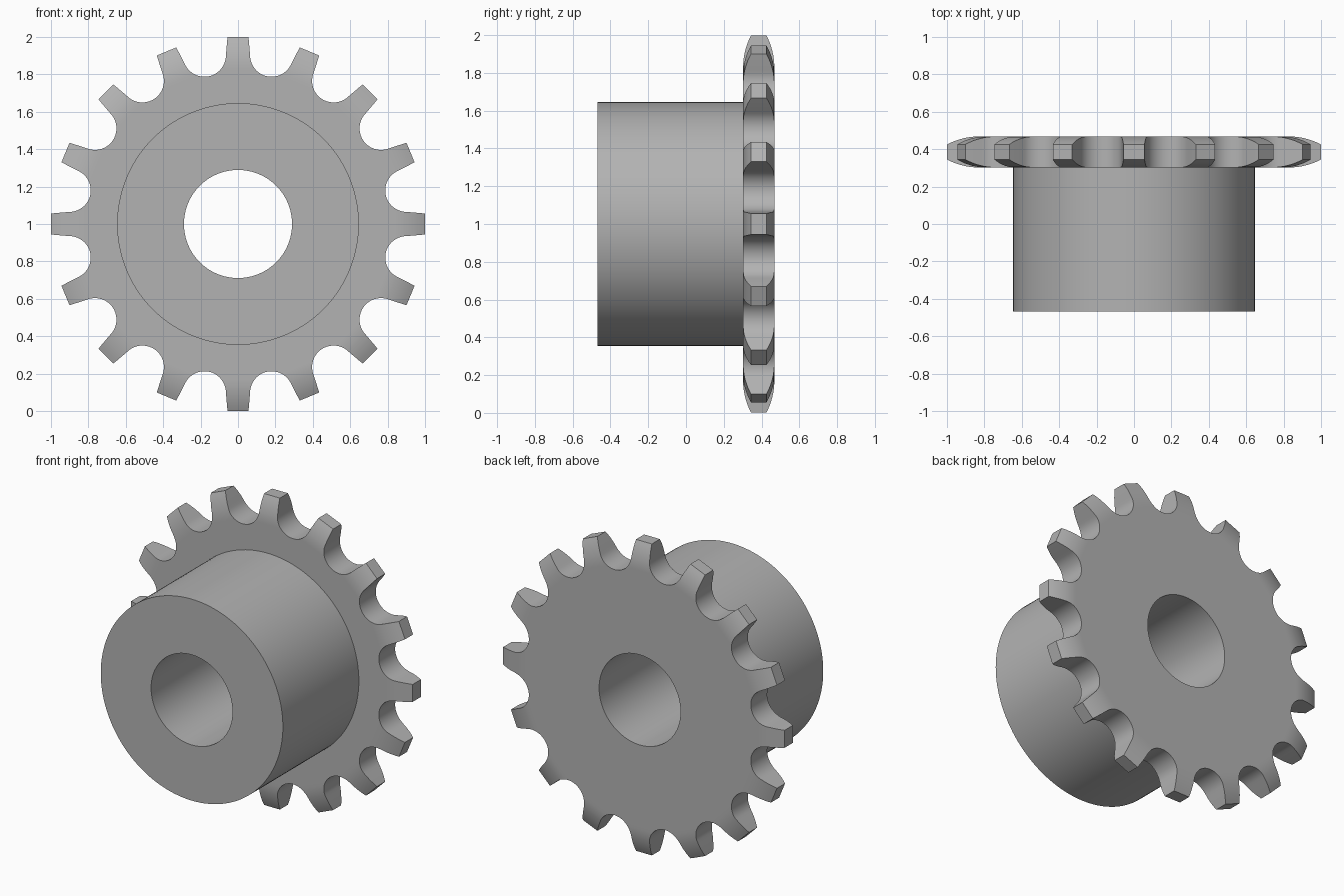
import bpy, bmesh, math
from math import sin, cos, pi, hypot

if "Cube" in bpy.data.objects:
    bpy.data.objects.remove(bpy.data.objects["Cube"])

TEETH, STEPS = 16, 8
HALF = pi / TEETH
BORE, HUB, TIP = 0.289, 0.646, 1.0
FRONT, PLATE, BACK = -0.468, 0.302, 0.468
MID = (PLATE + BACK) / 2

steel = bpy.data.materials.new("steel grey")
steel.use_nodes = True
grey = (0.45, 0.45, 0.45, 1)
steel.diffuse_color = grey
steel.node_tree.nodes["Principled BSDF"].inputs["Base Color"].default_value = grey


def finish(name, bm):
    """Weld, orient and smooth a finished part."""
    bmesh.ops.remove_doubles(bm, verts=bm.verts, dist=0.0001)
    bmesh.ops.recalc_face_normals(bm, faces=bm.faces)
    mesh = bpy.data.meshes.new(name)
    bm.to_mesh(mesh)
    bm.free()
    mesh.materials.append(steel)
    obj = bpy.data.objects.new(name, mesh)
    bpy.context.collection.objects.link(obj)
    bpy.ops.object.select_all(action='DESELECT')
    obj.select_set(True)
    bpy.context.view_layer.objects.active = obj
    bpy.ops.object.shade_smooth_by_angle(angle=math.radians(30))
    return obj


def place(bm, u, r, y, turn):
    """Vertex at sideways u and outward r, turned about the axle."""
    return bm.verts.new((u * cos(turn) + r * sin(turn), y,
                         1 + r * cos(turn) - u * sin(turn)))


def half_thickness(radius):
    """Flat plate whose rim curves inward towards the tooth tips."""
    start, curve = 0.83, 0.365
    over = max(0, min(radius, TIP) - start)
    return (BACK - PLATE) / 2 - (curve - math.sqrt(curve ** 2 - over ** 2))


# Half tooth outline: round seat between the teeth, then the tapered flank
seat_r, seat_at = 0.115, 0.92
outline = []
for i in range(15):
    a = -pi / 2 - HALF - (pi / 2 - HALF - math.radians(5)) * i / 14
    outline.append((seat_at * sin(HALF) + seat_r * cos(a),
                    seat_at * cos(HALF) + seat_r * sin(a)))
end = outline[-1]
for i in range(1, 6):
    t = i / 5
    outline.append((end[0] + (0.056 - end[0]) * t + 0.002 * t * (1 - t),
                    end[1] + (0.9985 - end[1]) * t))

# Toothed plate, one sector for each tooth
bm = bmesh.new()
for k in range(TEETH):
    turn = 2 * HALF * k
    rows = []
    for u, r in outline:
        t = half_thickness(hypot(u, r))
        rows.append([place(bm, s * u, r, MID + d * t, turn)
                     for s, d in ((-1, -1), (1, -1), (1, 1), (-1, 1))])
    for low, high in zip(rows, rows[1:]):
        for i in range(4):
            j = (i + 1) % 4
            bm.faces.new((low[i], low[j], high[j], high[i]))
    bm.faces.new(rows[-1])
    # Flat web running in to the hub on the front and to the bore on the back
    for radius, y, left, right in ((HUB, PLATE, 0, 1), (BORE, BACK, 3, 2)):
        angles = [-HALF + 2 * HALF * i / STEPS for i in range(STEPS + 1)]
        ring = [place(bm, radius * sin(a), radius * cos(a), y, turn) for a in angles]
        bm.faces.new(ring + [rows[0][right], rows[0][left]])
finish("toothed_plate", bm)

# Hub sleeve with the through bore, lathed about the axle
bm = bmesh.new()
profile = [(BORE, BACK), (BORE, FRONT), (HUB, FRONT), (HUB, PLATE)]
count = TEETH * STEPS
rings = [[place(bm, 0, r, y, 2 * pi * i / count + HALF) for i in range(count)]
         for r, y in profile]
for a, b in zip(rings, rings[1:]):
    for i in range(count):
        j = (i + 1) % count
        bm.faces.new((a[i], a[j], b[j], b[i]))
finish("hub_sleeve", bm)
